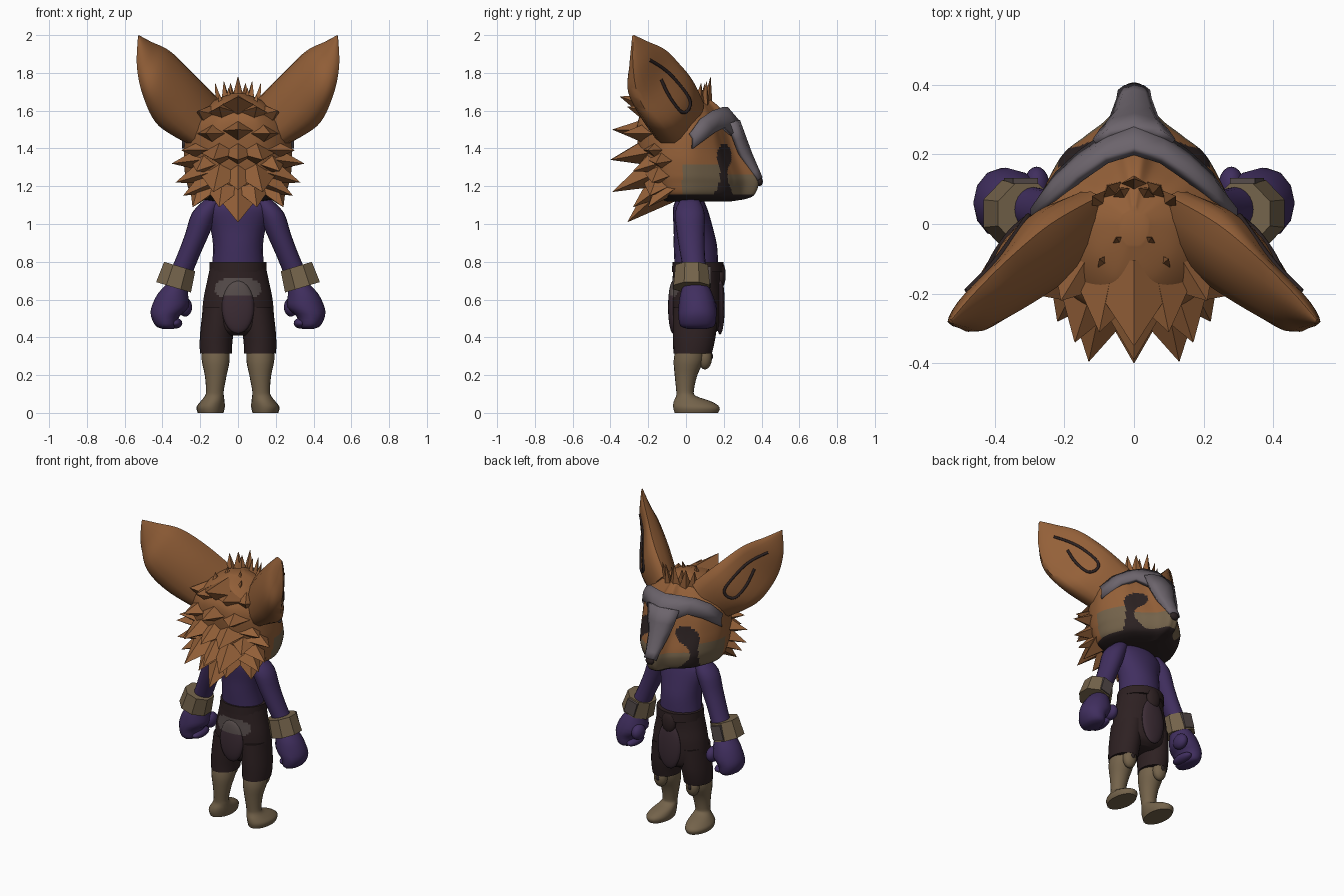
import bpy, bmesh
from math import sin, cos, pi, radians
from mathutils import Vector, Matrix

if "Cube" in bpy.data.objects:
    bpy.data.objects.remove(bpy.data.objects["Cube"])


def material(name, r, g, b):
    m = bpy.data.materials.new(name)
    m.use_nodes = True
    m.diffuse_color = (r, g, b, 1)
    bsdf = next(n for n in m.node_tree.nodes if n.type == 'BSDF_PRINCIPLED')
    bsdf.inputs["Base Color"].default_value = (r, g, b, 1)
    bsdf.inputs["Roughness"].default_value = 0.9
    return m


FUR = material("orange_brown_fur", 0.295, 0.117, 0.04)
TAN = material("tan_hide", 0.175, 0.125, 0.07)
DARK = material("dark_marking", 0.025, 0.016, 0.016)
PURPLE = material("purple_skin", 0.052, 0.028, 0.115)
SHORTS = material("brown_cloth", 0.027, 0.015, 0.016)
PLUM = material("plum_cloth", 0.045, 0.025, 0.035)
GREY = material("grey_mask", 0.15, 0.128, 0.15)
PATCH = material("faded_patch", 0.09, 0.07, 0.068)


def spline(pts, n):
    """Smooth curve through tuples of any size, n samples per span."""
    v = [Vector(p) for p in pts]
    out = []
    for i in range(len(v) - 1):
        a, b, c, d = v[max(i - 1, 0)], v[i], v[i + 1], v[min(i + 2, len(v) - 1)]
        for k in range(n):
            t = k / n
            out.append(b + (c - a) * (t / 2) + (a * 2 - b * 5 + c * 4 - d) * (t * t / 2)
                       + (b * 3 - a - c * 3 + d) * (t ** 3 / 2))
    return out + [v[-1]]


def finish(name, bm, mats, mirror=False, smooth=True, rule=None):
    bmesh.ops.recalc_face_normals(bm, faces=bm.faces)
    if rule:
        for f in bm.faces:
            f.material_index = rule(f.calc_center_median())
    me = bpy.data.meshes.new(name)
    bm.to_mesh(me)
    bm.free()
    for m in mats:
        me.materials.append(m)
    if smooth:
        me.shade_smooth()
        me.set_sharp_from_angle(angle=radians(50))
    ob = bpy.data.objects.new(name, me)
    bpy.context.scene.collection.objects.link(ob)
    if mirror:
        ob.modifiers.new("Mirror", 'MIRROR').use_clip = False
    return ob


def loft(name, rings, mats, **kw):
    bm = bmesh.new()
    rows = [[bm.verts.new(p) for p in r] for r in rings]
    n = len(rows[0])
    for a, b in zip(rows, rows[1:]):
        for i in range(n):
            j = (i + 1) % n
            bm.faces.new((a[i], a[j], b[j], b[i]))
    bm.faces.new(rows[0][::-1])
    bm.faces.new(rows[-1])
    return finish(name, bm, mats, **kw)


def tube(name, sections, mats, sides=20, steps=3, **kw):
    """Stack of level ellipses: x, y, z, x radius, y radius."""
    rings = [[(x + rx * cos(2 * pi * i / sides), y + ry * sin(2 * pi * i / sides), z)
              for i in range(sides)] for x, y, z, rx, ry in spline(sections, steps)]
    return loft(name, rings, mats, **kw)


def blob(name, loc, radii, mats, **kw):
    bm = bmesh.new()
    bmesh.ops.create_uvsphere(bm, u_segments=20, v_segments=14, radius=1,
                              matrix=Matrix.Translation(loc) @ Matrix.Diagonal((*radii, 1)))
    return finish(name, bm, mats, **kw)


# Head: wedge-shaped level sections (height, half width, front, back)
levels = [(1.12, .12, .24, -.1), (1.135, .2, .325, -.14), (1.16, .245, .365, -.17), (1.22, .265, .385, -.21),
          (1.27, .275, .37, -.23), (1.37, .28, .315, -.25), (1.5, .265, .265, -.26),
          (1.58, .21, .21, -.24), (1.65, .13, .14, -.17), (1.69, .04, .05, -.06)]
rings = []
for z, w, f, b in spline(levels, 10):
    half = spline([(0, f), (.13 * w, f * .98), (.27 * w, f * .8), (.52 * w, f * .66),
                   (.78 * w, f * .5), (w, f * .15), (w, b * .2), (.85 * w, b * .6),
                   (.45 * w, b * .95), (0, b)], 10)
    rings.append([(p.x, p.y, z) for p in half] + [(-p.x, p.y, z) for p in half[-2:0:-1]])


def face_colour(c):
    x, y, z = abs(c.x), c.y, c.z
    eye = ((y - .203) / .038) ** 2 + ((z - 1.355) / .068) ** 2 < 1
    streak = abs(y - .2) < .02 + max(0, 1.23 - z) * .4 and z < 1.32
    if z < 1.155 or ((eye or streak) and x > .06):
        return 2
    return 1 if -.02 < y and z < (1.315 if y < .19 else 1.265) else 0


loft("head", rings, [FUR, TAN, DARK], rule=face_colour)
blob("nose", (0, .387, 1.225), (.03, .02, .025), [DARK])


# Grey mask: brow band and nose bridge
def strip(name, rows):
    bm = bmesh.new()
    grid = [[bm.verts.new(p) for p in r] for r in rows]
    for a, b in zip(grid, grid[1:]):
        for i in range(len(a) - 1):
            bm.faces.new((a[i], a[i + 1], b[i + 1], b[i]))
    ob = finish(name, bm, [GREY])
    sol = ob.modifiers.new("Thickness", 'SOLIDIFY')
    sol.thickness = .03
    sol.offset = 0


def both(points):
    return [(-x, y, z) for x, y, z in points[:0:-1]] + points


upper = both([(0, .21, 1.61), (.08, .185, 1.61), (.16, .13, 1.59), (.23, .07, 1.55), (.285, .02, 1.48)])
lower = both([(0, .295, 1.46), (.08, .25, 1.47), (.15, .2, 1.51), (.215, .14, 1.48), (.285, .03, 1.4)])
middle = [(Vector(a) + Vector(b)) / 2 + Vector((0, .012, .012)) for a, b in zip(upper, lower)]
strip("mask_brow", [upper, middle, lower])
strip("mask_bridge", [both([(0, y, z), (w * .6, y - d * .3, z), (w, y - d, z - .01)]) for y, z, w, d in
                      [(.272, 1.545, .11, .04), (.305, 1.455, .09, .045), (.336, 1.37, .062, .045),
                       (.375, 1.28, .04, .025), (.392, 1.24, .035, .015)]])

# Ears: leaf-shaped shells, each row is top edge, front, lower edge, back
ear_rows = [((.10, .08, 1.66), (.22, .05, 1.52), (.25, -.08, 1.42), (.13, -.12, 1.5)),
            ((.24, .0, 1.80), (.33, .0, 1.63), (.42, -.155, 1.52), (.28, -.22, 1.65)),
            ((.36, -.1, 1.915), (.42, -.13, 1.77), (.50, -.25, 1.67), (.40, -.285, 1.78)),
            ((.46, -.2, 1.965), (.495, -.21, 1.88), (.535, -.28, 1.83), (.465, -.285, 1.88)),
            ((.525, -.275, 2), (.528, -.275, 1.995), (.53, -.28, 1.99), (.525, -.285, 1.995))]
edges = [spline([r[k] for r in ear_rows], 6) for k in range(4)]
count = len(edges[0])


def ear_point(t, angle):
    top, front, low, back = (e[round(t * (count - 1))] for e in edges)
    c, s = (top + low) / 2, sin(angle)
    return c + (top - c) * cos(angle) + ((front - c) * s if s > 0 else (c - back) * s)


loft("ear", [[ear_point(k / (count - 1), 2 * pi * a / 16) for a in range(16)]
             for k in range(count)], [FUR], mirror=True)

# Dark hooked line inside each ear
hook = [(.72, 85), (.55, 72), (.4, 70), (.26, 76), (.2, 90), (.25, 106), (.38, 104), (.5, 92)]
for side in (1, -1):
    cu = bpy.data.curves.new("ear_marking", 'CURVE')
    cu.dimensions = '3D'
    cu.bevel_depth = .009
    cu.bevel_resolution = 1
    path = spline([ear_point(t, radians(a)) for t, a in hook], 4)
    sp = cu.splines.new('POLY')
    sp.points.add(len(path) - 1)
    for q, p in zip(sp.points, path):
        q.co = (side * p.x, p.y, p.z, 1)
    cu.materials.append(DARK)
    bpy.context.scene.collection.objects.link(bpy.data.objects.new("ear_marking", cu))

# Fur: broad blades on the back, narrower ones on the cheeks, a tuft on the crown
bm = bmesh.new()


def spike(tip, base, r):
    d = Vector(tip) - Vector(base)
    place = Matrix.Translation((Vector(tip) + Vector(base)) / 2) @ d.to_track_quat('Z', 'Y').to_matrix().to_4x4()
    bmesh.ops.create_cone(bm, cap_ends=True, segments=4, radius1=r, radius2=.001, depth=d.length,
                          matrix=place @ Matrix.Diagonal((1.2, .75, 1, 1)))


back_tips = [(0, -.35, 1.675), (0, -.39, 1.5), (.1, -.31, 1.62), (0, -.40, 1.34), (.13, -.395, 1.34),
             (.13, -.39, 1.17), (0, -.31, 1.01), (.1, -.28, 1.09), (.17, -.34, 1.48), (0, -.37, 1.18),
             (.24, -.2, 1.09), (.21, -.22, 1.6), (.22, -.28, 1.28)]
cheek_tips = [(.35, -.16, 1.32), (.33, -.18, 1.22), (.29, -.19, 1.15), (.3, -.2, 1.39)]
crown_tips = [(0, .13, 1.78), (.04, .1, 1.745), (.075, .11, 1.755), (.12, .08, 1.745),
              (.05, -.04, 1.72), (.1, -.1, 1.69)]
bases = ((back_tips, lambda x, y, z: (x * .6, y * .38, z * .62 + .56), .12),
         (cheek_tips, lambda x, y, z: (x * .55, y * .7, z * .7 + .42), .085),
         (crown_tips, lambda x, y, z: (x * .75, y - .02, 1.58), .045))
for tips, base_of, r in bases:
    for x, y, z in tips:
        for s in ((1, -1) if x else (1,)):
            spike((s * x, y, z), base_of(s * x, y, z), r)
finish("fur_blades", bm, [FUR], smooth=False)

# Torso and arms
tube("torso", [(0, .055, .77, .138, .115), (0, .05, .88, .132, .115), (0, .04, .97, .145, .105),
               (0, .025, 1.06, .175, .095), (0, .02, 1.1, .165, .085), (0, .02, 1.14, .11, .07),
               (0, .02, 1.2, .08, .06)], [PURPLE])
tube("arm", [(.13, .02, 1.13, .045, .05), (.175, .02, 1.06, .068, .078), (.215, .025, .95, .064, .073),
             (.26, .035, .84, .06, .065), (.31, .05, .72, .06, .06), (.33, .05, .66, .05, .06)],
     [PURPLE], mirror=True)
tube("fist", [(.32, .05, .69, .05, .06), (.345, .055, .63, .08, .085), (.36, .06, .56, .098, .1),
              (.385, .06, .51, .075, .1), (.38, .06, .46, .055, .09), (.37, .06, .445, .03, .05)],
     [PURPLE], sides=12, mirror=True)
blob("fingers", (.33, .07, .475), (.035, .08, .028), [PURPLE], mirror=True)
blob("thumb", (.28, .11, .56), (.037, .055, .05), [PURPLE], mirror=True)

# Wristbands with a worn front plate
tilt = Matrix.Translation((.325, .03, .72)) @ Matrix.Rotation(-.29, 4, 'Y')
bm = bmesh.new()
bmesh.ops.create_cone(bm, cap_ends=True, segments=8, radius1=.104, radius2=.093, depth=.115,
                      matrix=tilt @ Matrix.Rotation(pi / 8, 4, 'Z'))
finish("wristband", bm, [TAN], mirror=True, smooth=False)
bm = bmesh.new()
bmesh.ops.create_cube(bm, size=1, matrix=tilt @ Matrix.Translation((0, .093, 0)) @ Matrix.Diagonal((.075, .02, .095, 1)))
finish("wristband_plate", bm, [PATCH], mirror=True, smooth=False)


# Shorts with a faded patch behind, belt and hanging flaps
def patch_rule(c):
    lobe = ((abs(c.x) - .075) / .05) ** 2 + ((c.z - .655) / .045) ** 2 < 1
    bar = abs(c.x) < .08 and abs(c.z - .68) < .03
    return 1 if (lobe or bar) and c.y < 0 else 0


tube("shorts", [(0, .06, .8, .142, .125), (0, .055, .7, .163, .127), (0, .055, .6, .183, .135),
                (0, .055, .5, .188, .13), (0, .055, .44, .16, .115), (0, .055, .41, .08, .08)],
     [SHORTS, PATCH], sides=64, steps=8, rule=patch_rule)
tube("shorts_leg", [(.1, .05, .56, .085, .118), (.112, .045, .43, .088, .115), (.117, .04, .36, .086, .108),
                    (.117, .035, .315, .084, .102)], [SHORTS], mirror=True)
tube("belt", [(0, .063, .745, .152, .137), (0, .063, .8, .15, .135)], [SHORTS], steps=1)
blob("front_flap", (0, .18, .57), (.085, .025, .155), [PLUM])
blob("back_flap", (0, -.068, .56), (.085, .027, .14), [PLUM, PATCH],
     rule=lambda c: 1 if c.z > .63 else 0)
blob("belt_pouch", (0, .185, .73), (.05, .025, .07), [SHORTS])

# Legs with feet and knee pads
tube("leg", [(.145, .055, 0, .068, .115), (.145, .055, .03, .075, .123), (.135, .035, .06, .064, .1),
             (.125, .0, .09, .05, .052), (.122, -.005, .12, .047, .047), (.118, 0, .2, .058, .06),
             (.118, .015, .28, .074, .08), (.118, .025, .36, .07, .075)], [TAN], mirror=True)
blob("knee_pad", (.12, .1, .295), (.045, .038, .065), [TAN], mirror=True)
blob("knee_stud", (.12, .135, .3), (.014, .008, .018), [DARK], mirror=True)
